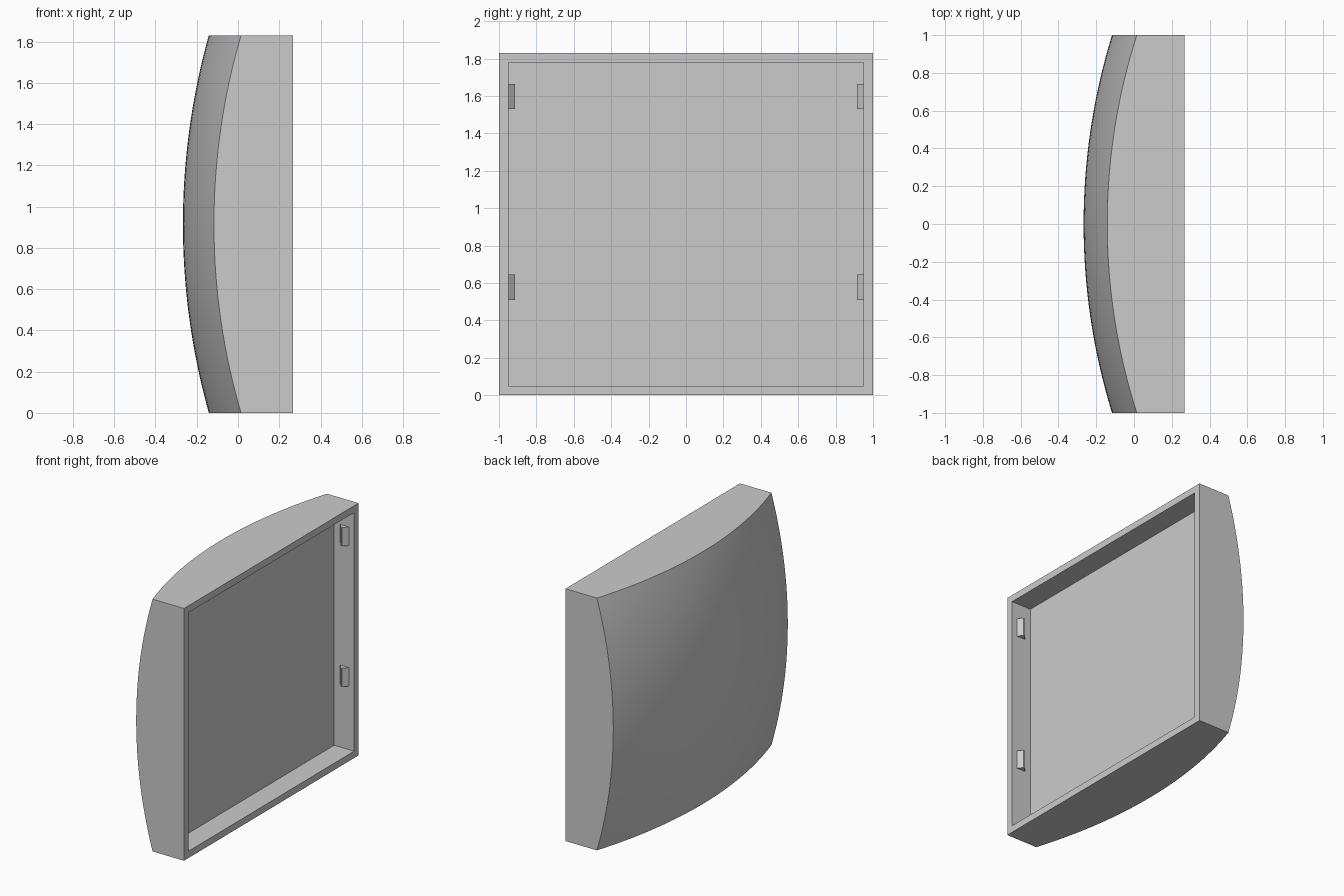
import bpy, bmesh
from math import sqrt, radians

cube = bpy.data.objects.get("Cube")
if cube:
    bpy.data.objects.remove(cube, do_unlink=True)

HALF_Y, HALF_Z = 1.0, 0.915     # outer half sizes
RIM_X, FLOOR_X = 0.267, 0.107   # open rim plane and pocket floor
DOME_X, RADIUS = -0.267, 3.4    # dome apex and sphere radius
WALL = 0.05

grey = bpy.data.materials.new("light_grey")
grey.use_nodes = True
colour = (0.6, 0.6, 0.6, 1)
grey.diffuse_color = colour
grey.node_tree.nodes["Principled BSDF"].inputs["Base Color"].default_value = colour


def make_object(name, bm):
    bmesh.ops.recalc_face_normals(bm, faces=bm.faces)
    mesh = bpy.data.meshes.new(name)
    bm.to_mesh(mesh)
    bm.free()
    mesh.materials.append(grey)
    obj = bpy.data.objects.new(name, mesh)
    bpy.context.collection.objects.link(obj)
    return obj


# Domed cover: spherical sheet, straight side walls, hollow pocket
bm = bmesh.new()
bmesh.ops.create_grid(bm, x_segments=32, y_segments=32, size=1)
for v in bm.verts:
    y, z = v.co.x * HALF_Y, v.co.y * HALF_Z
    v.co = (DOME_X + RADIUS - sqrt(RADIUS**2 - y * y - z * z), y, z + HALF_Z)
border = [e for e in bm.edges if e.is_boundary]
walls = bmesh.ops.extrude_edge_only(bm, edges=border)["geom"]
for v in walls:
    if isinstance(v, bmesh.types.BMVert):
        v.co.x = RIM_X
rim_edges = [e for e in walls if isinstance(e, bmesh.types.BMEdge) and e.is_boundary]
rim = bmesh.ops.contextual_create(bm, geom=rim_edges)["faces"][0]
bmesh.ops.recalc_face_normals(bm, faces=bm.faces)
bmesh.ops.inset_individual(bm, faces=[rim], thickness=WALL, use_even_offset=True)
pocket = bmesh.ops.extrude_discrete_faces(bm, faces=[rim])["faces"][0]
for v in pocket.verts:
    v.co.x = FLOOR_X

# Merge the flat wall strips into single faces
bm.normal_update()
flat = [e for e in bm.edges if len(e.link_faces) == 2
        and all(abs(f.normal.x) < 0.01 for f in e.link_faces)]
bmesh.ops.dissolve_limit(bm, angle_limit=radians(1), verts=[], edges=flat)
cover = make_object("domed_cover", bm)
bpy.ops.object.select_all(action='DESELECT')
cover.select_set(True)
bpy.context.view_layer.objects.active = cover
bpy.ops.object.shade_smooth_by_angle(angle=radians(20))

# Ramped snap tabs on the inside of the two side walls
profile = [(0.225, 0), (0.195, 0.035), (0.185, 0.035), (0.155, 0)]
for side, side_name in ((-1, "right"), (1, "left")):
    for bottom, level in ((0.51, "lower"), (1.53, "upper")):
        bm = bmesh.new()
        base = bm.faces.new([bm.verts.new((x, side * (HALF_Y - WALL - d), bottom))
                             for x, d in profile])
        top = bmesh.ops.extrude_face_region(bm, geom=[base])["geom"]
        for v in top:
            if isinstance(v, bmesh.types.BMVert):
                v.co.z += 0.135
        make_object(f"{side_name}_{level}_snap_tab", bm)
